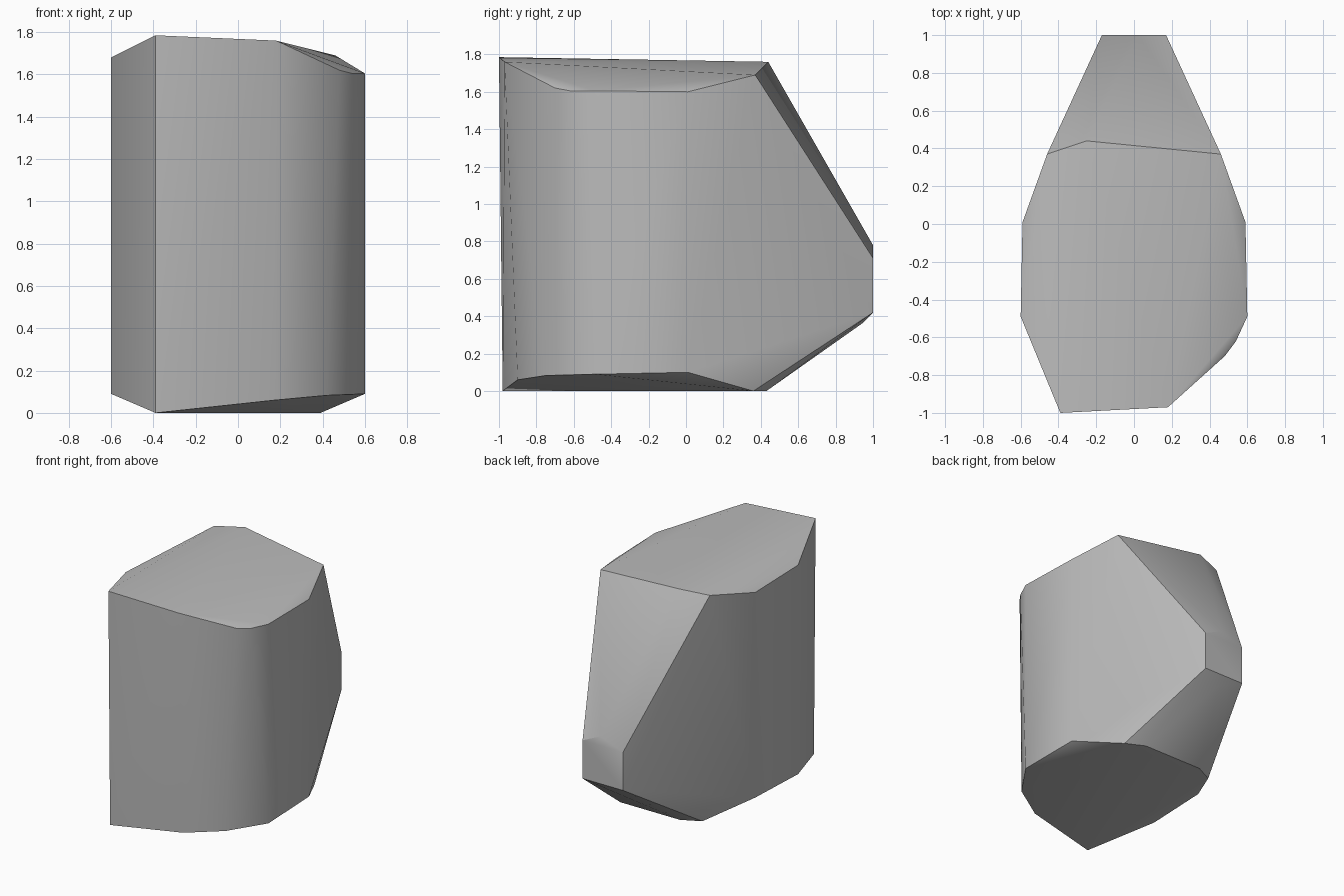
import bpy
import bmesh
import math

default_cube = bpy.data.objects.get("Cube")
if default_cube:
    bpy.data.objects.remove(default_cube, do_unlink=True)


def make_material(name, color):
    material = bpy.data.materials.new(name)
    material.use_nodes = True
    material.diffuse_color = color
    shader = material.node_tree.nodes["Principled BSDF"]
    shader.inputs["Base Color"].default_value = color
    return material


def both_sides(corners):
    """Return the corners together with their mirror images across x."""
    return [(side * x, y, z) for x, y, z in corners for side in (1, -1)]


def make_hull(name, corners, material):
    """Wrap a convex skin around the corner points."""
    mesh = bpy.data.meshes.new(name)
    bm = bmesh.new()
    for corner in corners:
        bm.verts.new(corner)
    result = bmesh.ops.convex_hull(bm, input=bm.verts[:])
    unused = set(result["geom_interior"]) | set(result["geom_unused"])
    loose = [v for v in unused if isinstance(v, bmesh.types.BMVert)]
    bmesh.ops.delete(bm, geom=loose, context="VERTS")
    bmesh.ops.recalc_face_normals(bm, faces=bm.faces[:])
    bm.to_mesh(mesh)
    bm.free()
    mesh.materials.append(material)
    obj = bpy.data.objects.new(name, mesh)
    bpy.context.collection.objects.link(obj)
    return obj


# Symmetric corners of the underside, and of the small flat facet at the back
underside = both_sides([(.6, -.49, .09), (.59, .01, .1), (.39, .36, 0), (.25, .43, 0)])
back_facet = both_sides([(.17, 1, .42), (.17, 1, .71)])
back_ridge = [(.02, 1, .78), (0, .94, .36)]

# Front edge: upright corner on one side, chipped corner on the other
front_corner = [(-.39, -1, 1.785), (-.39, -.98, 0)]
front_chip = [(.18, -.97, 1.76), (.17, -.9, .06), (.42, -.75, .083),
              (.48, -.7, 1.62), (.54, -.62, 1.605)]

# Slanted rim of the top
rim = [(.6, -.49, 1.605), (.59, .01, 1.6), (.46, .37, 1.69),
       (-.25, .44, 1.76), (-.46, .37, 1.74), (-.59, .01, 1.66), (-.6, -.49, 1.68)]

stone_grey = make_material("stone grey", (.5, .5, .5, 1))
stone = make_hull(
    "stone_block",
    underside + back_facet + back_ridge + front_corner + front_chip + rim,
    stone_grey,
)

# Soft shading over shallow bends, crisp main edges
bpy.ops.object.select_all(action="DESELECT")
stone.select_set(True)
bpy.context.view_layer.objects.active = stone
bpy.ops.object.shade_smooth_by_angle(angle=math.radians(30))
